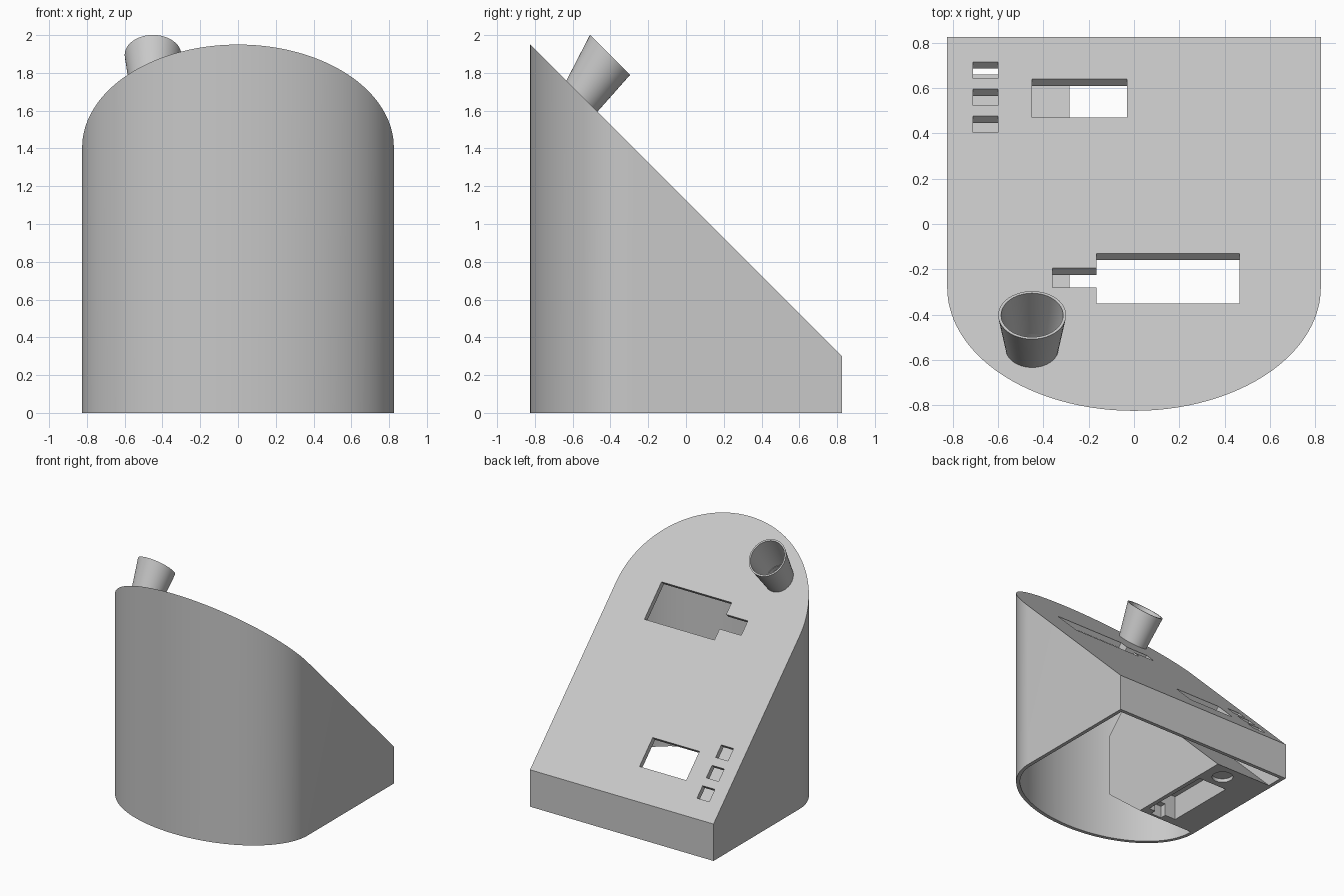
import bpy, bmesh, math
from mathutils import Vector, Matrix

cube = bpy.data.objects.get("Cube")
if cube:
    bpy.data.objects.remove(cube, do_unlink=True)

HALF = 0.825       # half width and half depth of the housing
WALL = 0.03        # side wall thickness
SLOPE = 1.125      # the sloping panel is z = SLOPE - y
PANEL = 0.06       # vertical thickness of the panel
CURVE_Y = -0.28    # where the rounded front begins

grey = bpy.data.materials.new("light grey")
grey.use_nodes = True
colour = (0.58, 0.58, 0.58, 1)
grey.diffuse_color = colour
grey.node_tree.nodes["Principled BSDF"].inputs["Base Color"].default_value = colour


def make(name, bm):
    bmesh.ops.recalc_face_normals(bm, faces=bm.faces)
    mesh = bpy.data.meshes.new(name)
    bm.to_mesh(mesh)
    bm.free()
    mesh.materials.append(grey)
    ob = bpy.data.objects.new(name, mesh)
    bpy.context.scene.collection.objects.link(ob)
    return ob


def loft(name, rings, closed=False):
    """Join rings of equal length; cap the ends or close into a loop."""
    bm = bmesh.new()
    rows = [[bm.verts.new(p) for p in ring] for ring in rings]
    n = len(rows[0])
    pairs = list(zip(rows, rows[1:]))
    if closed:
        pairs.append((rows[-1], rows[0]))
    else:
        bm.faces.new(rows[0])
        bm.faces.new(rows[-1])
    for a, b in pairs:
        for i in range(n):
            j = (i + 1) % n
            bm.faces.new((a[i], a[j], b[j], b[i]))
    return make(name, bm)


def wedge(name, inset, drop, bottom):
    """D-shaped prism cut off by the sloping plane."""
    w, d = HALF - inset, HALF - inset + CURVE_Y
    outline = [(w, HALF - inset), (-w, HALF - inset)]
    steps = 72
    for i in range(steps + 1):
        a = math.pi + math.pi * i / steps
        outline.append((w * math.cos(a), CURVE_Y + d * math.sin(a)))
    return loft(name, [[(x, y, bottom) for x, y in outline],
                       [(x, y, SLOPE - drop - y) for x, y in outline]])


def box(name, low, high, matrix=Matrix()):
    bm = bmesh.new()
    size = Vector(high) - Vector(low)
    mid = (Vector(high) + Vector(low)) / 2
    bmesh.ops.create_cube(bm, size=1, matrix=matrix @ Matrix.Translation(mid)
                          @ Matrix.Diagonal((*size, 1)))
    return make(name, bm)


def panel_box(x0, x1, y0, y1):
    """Cutter square to the sloping panel."""
    y = (y0 + y1) / 2
    half = (y1 - y0) / math.sqrt(2)
    frame = Matrix.Translation((0, y, SLOPE - y)) @ Matrix.Rotation(-math.pi / 4, 4, 'X')
    return box("cutter", (x0, -half, -0.07), (x1, half, 0.05), frame)


def ring(y, z, r, n=48):
    """Circle parallel to the sloping panel."""
    s = math.sqrt(0.5)
    return [(-0.45 + r * math.cos(2 * math.pi * i / n),
             y + s * r * math.sin(2 * math.pi * i / n),
             z - s * r * math.sin(2 * math.pi * i / n)) for i in range(n)]


def boolean(ob, cutter, operation='DIFFERENCE'):
    cutter.hide_render = True
    mod = ob.modifiers.new("cut", 'BOOLEAN')
    mod.operation, mod.solver, mod.object = operation, 'EXACT', cutter
    deps = bpy.context.evaluated_depsgraph_get()
    mesh = bpy.data.meshes.new_from_object(ob.evaluated_get(deps))
    ob.modifiers.clear()
    ob.data = mesh
    bpy.data.objects.remove(cutter, do_unlink=True)


def smooth(ob):
    bpy.ops.object.select_all(action='DESELECT')
    ob.select_set(True)
    bpy.context.view_layer.objects.active = ob
    bpy.ops.object.shade_smooth_by_angle(angle=math.radians(30))


# Housing: hollow, open underneath
housing = wedge("housing", 0, 0, 0)
boolean(housing, wedge("cutter", WALL, PANEL, -0.1))

# Panel openings: large window with side notch, small window, three slots
openings = [(-0.165, 0.465, -0.35, -0.13), (-0.36, -0.15, -0.28, -0.195),
            (-0.45, -0.03, 0.47, 0.64)]
openings += [(-0.71, -0.6, y, y + 0.073) for y in (0.403, 0.523, 0.643)]
for opening in openings:
    boolean(housing, panel_box(*opening))
boolean(housing, loft("cutter", [ring(-0.63, 1.595, 0.1), ring(-0.53, 1.695, 0.1)]))

# Funnel leaning on the panel
funnel = loft("funnel", [ring(-0.557, 1.668, 0.115), ring(-0.4025, 1.895, 0.15),
                         ring(-0.4025, 1.895, 0.137), ring(-0.557, 1.668, 0.1)], closed=True)

# Inner compartment along one side, trimmed to the housing
profile = [(0.66, 0), (-0.4, 1.06), (-0.63, 0.82), (-0.63, 0.3), (-0.27, 0)]
compartment = loft("inner_compartment", [[(x, y, z) for y, z in profile]
                                         for x in (-0.285, -0.9)])
boolean(compartment, wedge("cutter", WALL - 0.005, PANEL, -0.1), 'INTERSECT')

# Recesses in the compartment floor
boolean(compartment, box("cutter", (-0.58, -0.2, -0.1), (-0.32, 0.4, 0.2)))
boolean(compartment, box("cutter", (-0.48, -0.25, -0.1), (-0.38, -0.19, 0.1)))
bm = bmesh.new()
bmesh.ops.create_cone(bm, cap_ends=True, segments=32, radius1=0.08, radius2=0.08, depth=0.06,
                      matrix=Matrix.Translation((-0.44, 0.53, 0)))
boolean(compartment, make("cutter", bm))

for part in (housing, funnel, compartment):
    smooth(part)
